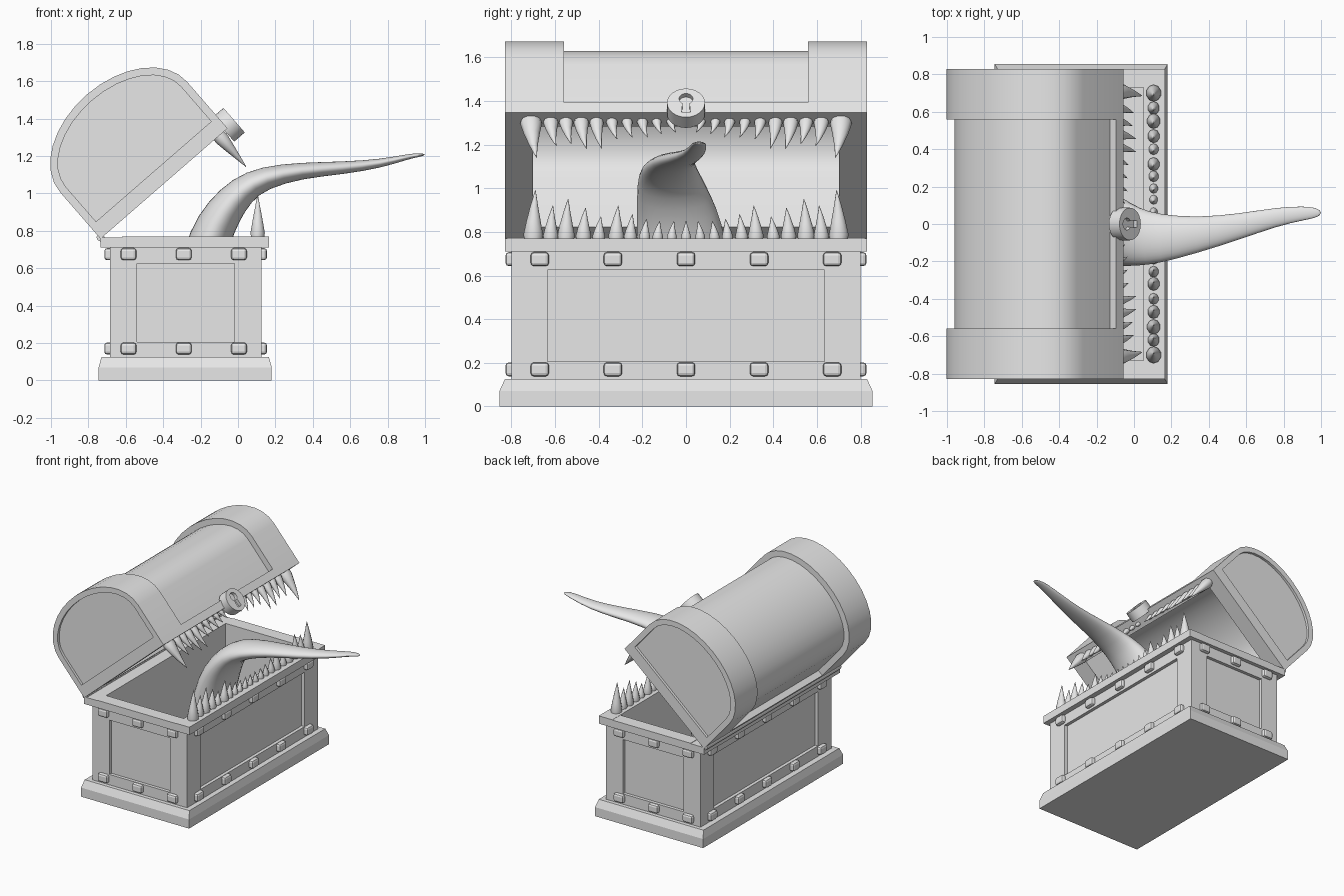
import bpy, bmesh, math
from mathutils import Vector

if "Cube" in bpy.data.objects:
    bpy.data.objects.remove(bpy.data.objects["Cube"], do_unlink=True)

GREY = bpy.data.materials.new("plain grey")
GREY.use_nodes = True
GREY.diffuse_color = (0.8, 0.8, 0.8, 1)
GREY.node_tree.nodes["Principled BSDF"].inputs["Base Color"].default_value = (0.8, 0.8, 0.8, 1)


def finish(name, bm, smooth=None):
    bmesh.ops.recalc_face_normals(bm, faces=bm.faces[:])
    mesh = bpy.data.meshes.new(name)
    bm.to_mesh(mesh)
    bm.free()
    mesh.materials.append(GREY)
    ob = bpy.data.objects.new(name, mesh)
    bpy.context.collection.objects.link(ob)
    if smooth:
        bpy.ops.object.select_all(action='DESELECT')
        ob.select_set(True)
        bpy.context.view_layer.objects.active = ob
        bpy.ops.object.shade_smooth_by_angle(angle=math.radians(smooth))
    return ob


def add_box(bm, lo, hi, bevel=0):
    vs = bmesh.ops.create_cube(bm, size=1)["verts"]
    for v in vs:
        v.co = [(a + b) / 2 + c * (b - a) for a, b, c in zip(lo, hi, v.co)]
    if bevel:
        edges = list({e for v in vs for e in v.link_edges})
        bmesh.ops.bevel(bm, geom=edges, offset=bevel, segments=2, profile=0.5, affect='EDGES')


def recess(bm, normal, centre, scale, depth):
    """Sink a smaller copy of the box face that points along normal."""
    n = Vector(normal)
    face = max(bm.faces, key=lambda f: f.normal.dot(n) * 10 + f.calc_center_median().dot(n))
    bmesh.ops.inset_individual(bm, faces=[face], thickness=0.01)
    mid = face.calc_center_median()
    inner = [Vector([c + s * math.copysign(1, p - m) if abs(k) < 0.5 else p
                     for c, s, p, m, k in zip(centre, scale, v.co, mid, n)]) for v in face.verts]
    for v, co in zip(face.verts, inner):
        v.co = co
    new = bmesh.ops.extrude_discrete_faces(bm, faces=[face])["faces"][0]
    for v in new.verts:
        v.co -= n * depth
    bm.normal_update()


# ---------- chest base ----------
bm = bmesh.new()
add_box(bm, (-0.745, -0.855, 0), (0.18, 0.855, 0.07))
top = max(bm.faces, key=lambda f: f.calc_center_median().z)
top = bmesh.ops.extrude_discrete_faces(bm, faces=[top])["faces"][0]
for v in top.verts:
    v.co += Vector((-math.copysign(0.015, v.co.x), -math.copysign(0.025, v.co.y), 0.055))
finish("plinth", bm)

bm = bmesh.new()
add_box(bm, (-0.685, -0.8, 0.125), (0.125, 0.8, 0.71))
bm.normal_update()
for n in ((1, 0, 0), (-1, 0, 0), (0, 1, 0), (0, -1, 0)):
    recess(bm, n, (-0.28, 0, 0.415), (0.26, 0.635, 0.21), 0.025)
recess(bm, (0, 0, 1), (-0.285, 0, 0), (0.335, 0.73, 0), 0.5)
finish("chest_body", bm)

bm = bmesh.new()
add_box(bm, (0.05, -0.83, 0.71), (0.165, 0.83, 0.77))
add_box(bm, (-0.735, -0.83, 0.71), (-0.62, 0.83, 0.765))
for s in (-1, 1):
    add_box(bm, (-0.62, min(s * 0.73, s * 0.83), 0.71), (0.05, max(s * 0.73, s * 0.83), 0.768))
finish("chest_rim", bm)

# Studs around all four sides
bm = bmesh.new()
for z in (0.17, 0.675):
    for y in (-0.67, -0.335, 0, 0.335, 0.67):
        for x in (-0.685, 0.125):
            add_box(bm, (x - 0.03, y - 0.042, z - 0.032), (x + 0.03, y + 0.042, z + 0.032), 0.015)
    for x in (-0.585, -0.29, 0.005):
        for y in (-0.8, 0.8):
            add_box(bm, (x - 0.042, y - 0.027, z - 0.032), (x + 0.042, y + 0.027, z + 0.032), 0.015)
finish("studs", bm)

# ---------- open lid, in hinge coordinates: u across, v up from the opening ----------
W, SIDE, ARCH, TILT = 0.9, 0.33, 0.3, math.radians(41)


def lid(u, y, v):
    return Vector((-0.735 + u * math.cos(TILT) - v * math.sin(TILT), y,
                   0.757 + u * math.sin(TILT) + v * math.cos(TILT)))


def arch(off, base=0.0):
    pts = [(W - off, base)]
    for i in range(17):
        t = math.pi * i / 16
        pts.append((W / 2 + (W / 2 - off) * math.cos(t), SIDE + (ARCH - off) * math.sin(t)))
    return pts + [(off, base)]


def add_prism(bm, pts, d0, d1, place):
    a = [bm.verts.new(place(p, q, d0)) for p, q in pts]
    b = [bm.verts.new(place(p, q, d1)) for p, q in pts]
    bm.faces.new(a)
    bm.faces.new(b[::-1])
    for i in range(len(pts)):
        j = (i + 1) % len(pts)
        bm.faces.new((a[i], b[i], b[j], a[j]))


def add_shell(bm, out, inn, y0, y1):
    add_prism(bm, arch(out) + arch(inn)[::-1], y0, y1, lambda u, v, y: lid(u, y, v))


def bar(u0, u1, v1):
    return [(u0, 0), (u1, 0), (u1, v1), (u0, v1)]


def across(u, v, y):
    return lid(u, y, v)


bm = bmesh.new()
add_shell(bm, 0.045, 0.1, -0.56, 0.56)
finish("lid_barrel", bm, 30)
bm = bmesh.new()
add_prism(bm, bar(0, 0.045, 0.06), -0.56, 0.56, across)
add_prism(bm, bar(W - 0.045, W, 0.06), -0.56, 0.56, across)
finish("lid_rails", bm)

for side, s in (("left", 1), ("right", -1)):
    bm = bmesh.new()
    add_shell(bm, 0, 0.1, s * 0.56, s * 0.7)
    add_shell(bm, 0, 0.042, s * 0.7, s * 0.83)
    finish("lid_band_" + side, bm, 30)
    bm = bmesh.new()
    add_prism(bm, arch(0.042), s * 0.7, s * 0.81, across)
    add_prism(bm, bar(0.042, W - 0.042, 0.085), s * 0.7, s * 0.83, across)
    finish("lid_end_" + side, bm)

bm = bmesh.new()
add_prism(bm, [(0.022 * math.cos(k * math.pi / 4), 0.022 * math.sin(k * math.pi / 4)) for k in range(8)],
          -0.82, 0.82, lambda a, b, y: Vector((-0.735 + a, y, 0.765 + b)))
finish("hinge_rod", bm, 50)

# Round lock with a keyhole cut into its face
bm = bmesh.new()
circle = [(math.cos(k * math.pi / 12), math.sin(k * math.pi / 12)) for k in range(24)]
add_prism(bm, [(0.087 * a, 0.01 + 0.087 * b) for a, b in circle], 0.88, 0.955,
          lambda y, v, u: lid(u, y, v))
lock = finish("lock", bm, 40)
hole = [(0.032 * math.cos(math.radians(t)), 0.035 + 0.032 * math.sin(math.radians(t)))
        for t in range(-60, 241, 20)] + [(-0.02, -0.045), (0.02, -0.045)]
bm = bmesh.new()
add_prism(bm, hole, 0.93, 0.99, lambda y, v, u: lid(u, y, v))
cutter = finish("keyhole_cutter", bm)
cutter.hide_render = True
cut = lock.modifiers.new("keyhole", 'BOOLEAN')
cut.operation, cut.object, cut.solver = 'DIFFERENCE', cutter, 'EXACT'
bpy.context.view_layer.objects.active = lock
bpy.ops.object.modifier_apply(modifier=cut.name)
bpy.data.objects.remove(cutter, do_unlink=True)


# ---------- teeth and tongue ----------
def add_tube(bm, rings):
    """Join rings of points; close both ends."""
    rows = [[bm.verts.new(p) for p in r] for r in rings]
    for a, b in zip(rows, rows[1:]):
        for i in range(len(a)):
            j = (i + 1) % len(a)
            bm.faces.new((a[i], a[j], b[j], b[i]))
    bm.faces.new(rows[0][::-1])
    bm.faces.new(rows[-1])


def ellipse(c, p, q, n):
    return [c + p * math.cos(2 * math.pi * k / n) + q * math.sin(2 * math.pi * k / n) for k in range(n)]


def add_tooth(bm, base, axis, out, length, ry, rx, lean):
    rings = []
    for t, w in ((-0.1, 0.85), (0.08, 1), (0.35, 0.74), (0.65, 0.42), (0.88, 0.17), (1, 0.03)):
        c = base + axis * length * t + Vector((0, lean * t * t, 0))
        rings.append(ellipse(c, Vector((0, ry * w, 0)), out * rx * w, 10))
    add_tube(bm, rings)


U = Vector((math.cos(TILT), 0, math.sin(TILT)))
V = Vector((-math.sin(TILT), 0, math.cos(TILT)))
# Each tooth: distance from the middle, length, half width
upper = [(0.71, 0.22, 0.05), (0.62, 0.15, 0.035), (0.55, 0.14, 0.032), (0.48, 0.17, 0.035),
         (0.41, 0.17, 0.032), (0.34, 0.11, 0.027), (0.27, 0.1, 0.025), (0.2, 0.1, 0.025),
         (0.135, 0.08, 0.022), (0.07, 0.07, 0.02)]
lower = [(0.7, 0.22, 0.045), (0.62, 0.15, 0.035), (0.55, 0.18, 0.04), (0.47, 0.14, 0.036),
         (0.4, 0.1, 0.03), (0.32, 0.15, 0.036), (0.255, 0.11, 0.03), (0.19, 0.09, 0.026),
         (0.13, 0.08, 0.025), (0.065, 0.08, 0.023)]
bm_up, bm_low = bmesh.new(), bmesh.new()
for s in (-1, 1):
    for y, length, r in upper:
        add_tooth(bm_up, lid(0.84, s * y, 0), -V, U, length, r, r * 0.8, -s * 0.025)
    for y, length, r in lower:
        add_tooth(bm_low, Vector((0.105, s * y, 0.77)), Vector((0, 0, 1)), Vector((1, 0, 0)),
                  length, r, r * 0.9, s * -0.01)
add_tooth(bm_low, Vector((0.105, 0, 0.77)), Vector((0, 0, 1)), Vector((1, 0, 0)), 0.08, 0.023, 0.02, 0)
finish("upper_teeth", bm_up, 60)
finish("lower_teeth", bm_low, 60)

# Tongue sections: x, y, z, half width, half thickness
path = [(-0.24, -0.02, 0.22, 0.21, 0.12), (-0.21, -0.02, 0.55, 0.21, 0.12), (-0.15, -0.02, 0.77, 0.205, 0.115),
        (-0.08, -0.04, 0.9, 0.185, 0.1), (0.02, -0.07, 1.02, 0.155, 0.08), (0.14, -0.08, 1.085, 0.13, 0.062),
        (0.34, -0.06, 1.123, 0.095, 0.043), (0.56, -0.015, 1.135, 0.07, 0.034), (0.77, 0.04, 1.16, 0.05, 0.023),
        (0.91, 0.058, 1.197, 0.037, 0.014), (0.97, 0.06, 1.205, 0.028, 0.01), (1.0, 0.06, 1.207, 0.01, 0.004)]
rings = []
for i, (x, y, z, hw, ht) in enumerate(path):
    a, b = path[max(i - 1, 0)], path[min(i + 1, len(path) - 1)]
    up = Vector((a[2] - b[2], 0, b[0] - a[0])).normalized()
    rings.append(ellipse(Vector((x, y, z)), Vector((0, hw * 1.02, 0)), up * ht * 1.02, 16))
bm = bmesh.new()
add_tube(bm, rings)
tongue = finish("tongue", bm, 80)
tongue.modifiers.new("smooth", 'SUBSURF').render_levels = 1
